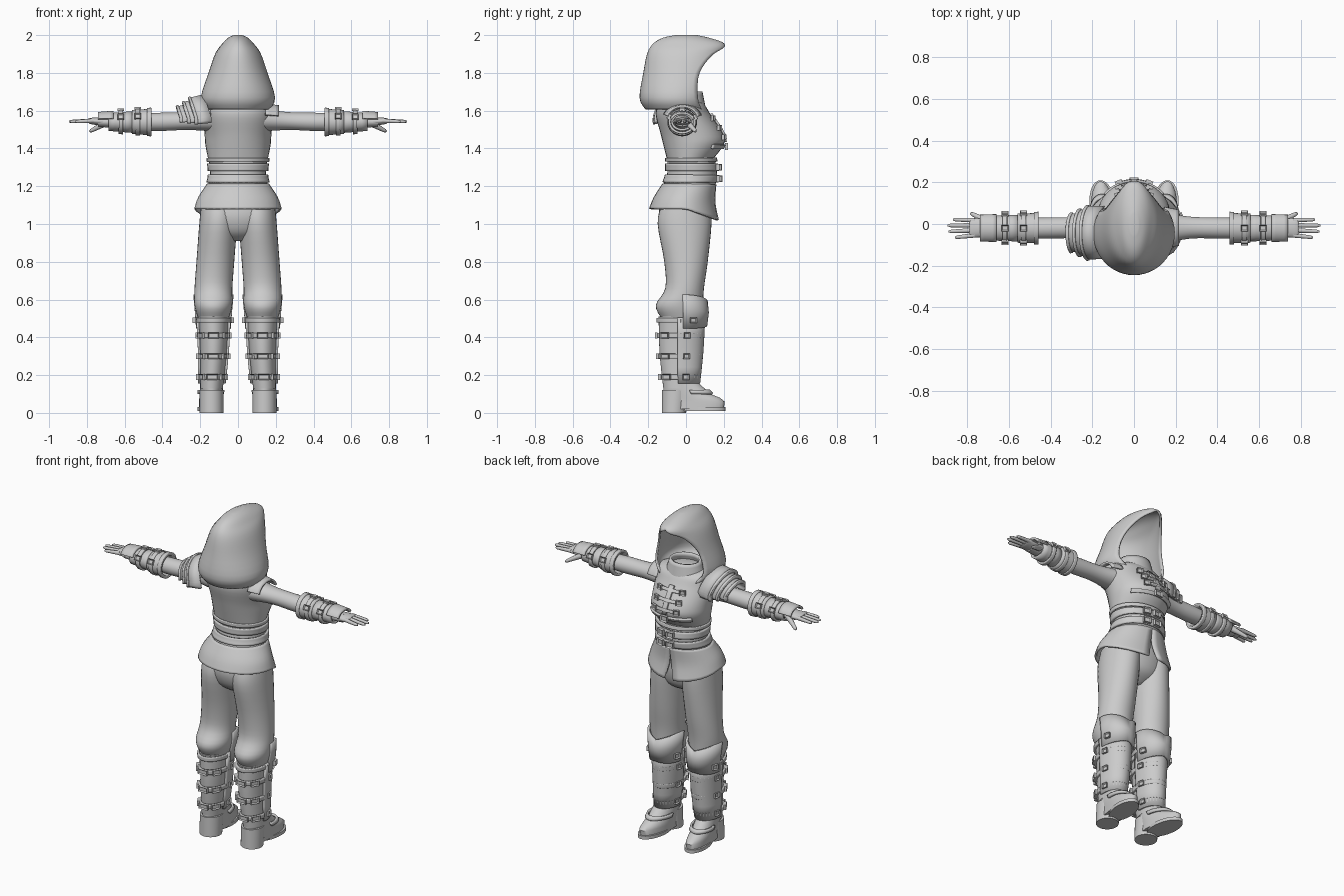
import bpy, bmesh
from math import sin, cos, pi, radians
from mathutils import Vector, Matrix

cube = bpy.data.objects.get("Cube")
if cube:
    bpy.data.objects.remove(cube)

shade = .6
grey = bpy.data.materials.new("plain_grey")
grey.use_nodes = True
grey.diffuse_color = (shade, shade, shade, 1)
grey.node_tree.nodes["Principled BSDF"].inputs["Base Color"].default_value = (shade, shade, shade, 1)


def finish(name, bm, mirror=False, thick=0):
    bmesh.ops.remove_doubles(bm, verts=bm.verts, dist=.0005)
    bmesh.ops.recalc_face_normals(bm, faces=bm.faces)
    mesh = bpy.data.meshes.new(name)
    bm.to_mesh(mesh)
    bm.free()
    mesh.materials.append(grey)
    mesh.shade_smooth()
    mesh.set_sharp_from_angle(angle=radians(40))
    obj = bpy.data.objects.new(name, mesh)
    bpy.context.collection.objects.link(obj)
    if thick:
        solid = obj.modifiers.new("thickness", 'SOLIDIFY')
        solid.thickness, solid.offset = thick, 0
    if mirror:
        obj.modifiers.new("mirror", 'MIRROR')


def refine(rows, steps=4):
    """Round out a list of sections with a smooth spline."""
    smooth = []
    for i in range(len(rows) - 1):
        before, start = rows[max(i - 1, 0)], rows[i]
        end, after = rows[i + 1], rows[min(i + 2, len(rows) - 1)]
        for k in range(steps):
            t = k / steps
            smooth.append([q + t * (r - p) / 2 + t * t * (p - 2.5 * q + 2 * r - s / 2)
                           + t ** 3 * (1.5 * (q - r) + (s - p) / 2)
                           for p, q, r, s in zip(before, start, end, after)])
    return smooth + [list(rows[-1])]


def centred(rows):
    """Smooth sections (height, half width, back, front, ...) around the middle."""
    return refine([(row[0], 0, *row[1:]) for row in rows])


def point(row, angle, axis='z', off=0):
    """Section = position, centre, half width, y low, y high; angle zero is +y."""
    pos, centre, half, low, high = row[:5]
    across = centre + (half + off) * sin(angle)
    y = (low + high) / 2 + ((high - low) / 2 + off) * cos(angle)
    return Vector((across, y, pos)) if axis == 'z' else Vector((pos, y, across))


def loft(name, rows, axis='z', span=None, off=0, mirror=False, thick=0, caps=True, warp=None):
    bm = bmesh.new()
    rings, sides = [], 32
    for row in rows:
        start, stop = span or (0, 2 * pi)
        if len(row) > 5:
            opening = max(0, row[5])
            start, stop = opening, 2 * pi - opening
        rings.append([bm.verts.new(point(row, start + (stop - start) * k / sides, axis, off))
                      for k in range(sides + 1)])
    for lower, upper in zip(rings, rings[1:]):
        for k in range(sides):
            bm.faces.new((lower[k], lower[k + 1], upper[k + 1], upper[k]))
    if caps and not span:
        if len(rows[0]) == 5:
            bm.faces.new(rings[0][:-1])
        bm.faces.new(rings[-1][:-1])
    if warp:
        for vert in bm.verts:
            warp(vert.co)
    finish(name, bm, mirror, thick)


def sample(rows, pos):
    for a, b in zip(rows, rows[1:]):
        if min(a[0], b[0]) <= pos <= max(a[0], b[0]):
            t = (pos - a[0]) / (b[0] - a[0])
            return [p + t * (q - p) for p, q in zip(a, b)]
    return list(rows[-1])


def band(name, rows, pos, width, axis='z', off=.006, **options):
    """Strap or plate that follows the surface of a lofted part."""
    cuts = [sample(rows, pos + width * k) for k in (-.5, -.25, 0, .25, .5)]
    loft(name, cuts, axis, off=off, thick=.012, caps=False, **options)


def buckle(name, rows, pos, angle, width=.034, height=.03, axis='z', off=.014, mirror=False):
    """Square frame with a sunken middle, facing out from a lofted part."""
    row, depth = sample(rows, pos), height / 2
    along, out = sin(angle) / row[2], cos(angle) * 2 / (row[4] - row[3])
    normal = Vector((along, out, 0)) if axis == 'z' else Vector((0, out, along))
    bm = bmesh.new()
    bmesh.ops.create_cube(bm, size=1, matrix=Matrix.Diagonal((width, height, depth, 1)))
    top = max(bm.faces, key=lambda face: face.calc_center_median().z)
    bmesh.ops.inset_individual(bm, faces=[top], thickness=height / 4)
    bmesh.ops.translate(bm, verts=top.verts, vec=(0, 0, -depth / 2))
    turn = normal.to_track_quat('Z', 'Y').to_matrix().to_4x4()
    bm.transform(Matrix.Translation(point(row, angle, axis, off)) @ turn)
    finish(name, bm, mirror)


def digit(name, root, tip, thick, thin):
    """Tapered finger with a rounded-off end."""
    root, tip = Vector(root), Vector(tip)
    turn = (tip - root).to_track_quat('Z', 'Y').to_matrix().to_4x4()
    knuckle = root.lerp(tip, .9)
    bm = bmesh.new()
    for a, b, wide, narrow in ((root, knuckle, thick, thin), (knuckle, tip, thin, thin / 2)):
        bmesh.ops.create_cone(bm, cap_ends=True, segments=10, radius1=wide, radius2=narrow,
                              depth=(b - a).length, matrix=Matrix.Translation((a + b) / 2) @ turn)
    finish(name, bm, mirror=True)


# Hood: the last value of each section is the half angle of the face opening
loft("hood", centred([(1.61, .165, -.21, .13, .8), (1.67, .19, -.24, .15, 1), (1.8, .15, -.22, .18, 1.1),
                      (1.9, .115, -.2, .19, .7), (1.95, .08, -.17, .2, 0), (1.98, .05, -.12, .12, 0),
                      (1.995, .02, -.05, .05, 0)]), thick=.012)
loft("neck_collar", centred([(1.6, .12, -.1, .1), (1.7, .085, -.07, .08)]), thick=.014, caps=False)

# Vest and waist wrap
vest = centred([(1.34, .157, -.1, .14), (1.42, .173, -.12, .2), (1.48, .177, -.135, .195),
                (1.58, .185, -.16, .13), (1.63, .18, -.14, .1), (1.66, .09, -.08, .07)])
loft("vest", vest)
waist = centred([(1.19, .165, -.13, .15), (1.26, .148, -.1, .165), (1.36, .157, -.1, .15)])
loft("waist_wrap", waist)
band("waist_top_edge", waist, 1.34, .02)
for z in (1.3, 1.24):
    band("waist_belt", waist, z, .04)
    for angle in (-.1, .3):
        buckle("belt_buckle", waist, z, angle, width=.045, height=.036, off=.02)

# Chest fastenings
band("chest_placket", vest, 1.51, .15, span=(-.08, .08))
for z in (1.46, 1.51, 1.56):
    band("chest_strap", vest, z, .016, span=(-.4, .4))
    for angle in (-.4, .4):
        buckle("chest_buckle", vest, z, angle)
band("under_bust_strap", vest, 1.41, .02, span=(-.9, .9))
buckle("under_bust_buckle", vest, 1.41, 0, width=.045, height=.036, off=.02)


# Flared skirt, lower at the front and split there
def drop_front(co):
    co.z -= 3 * max(0, co.y) * max(0, 1.2 - co.z)


loft("skirt", centred([(1.21, .16, -.12, .155, 0), (1.14, .205, -.165, .15, .04), (1.08, .226, -.19, .17, .14)]),
     thick=.012, caps=False, warp=drop_front)

# Trousers
loft("trouser_hips", centred([(1.16, .165, -.12, .13), (1.05, .2, -.145, .135), (.96, .16, -.12, .11),
                              (.91, .06, -.06, .04)]))
loft("trouser_leg", refine([(1.1, .1, .095, -.13, .13), (1, .105, .1, -.15, .135), (.8, .12, .1, -.115, .115),
                            (.66, .13, .1, -.11, .095), (.57, .13, .1, -.16, .09), (.5, .13, .08, -.13, .09)]),
     mirror=True)

# Boots
boot = refine([(.51, .13, .08, -.145, .09), (.32, .13, .07, -.14, .08), (.13, .14, .06, -.12, .06)])
front_half = (-1.7, 1.7)
loft("boot_shaft", boot, mirror=True)
band("shin_plate", boot, .33, .35, span=front_half, mirror=True)
band("boot_cuff", boot, .49, .024, mirror=True)


def splay(co):
    co.x += max(0, co.y) / 10


def boot_part(name, heights, back, fronts, half, **options):
    loft(name, [(z, .14, half, back, front) for z, front in zip(heights, fronts)], mirror=True, **options)


boot_part("foot", (.02, .06, .08, .1, .16), -.12, (.2, .205, .18, .13, .065), .06, warp=splay)
boot_part("toe_sole", (.01, .03), -.03, (.21, .21), .064, warp=splay)
boot_part("boot_heel", (0, .12), -.128, (0, .02), .063)
boot_part("instep_strap", (.1, .12), -.06, (.14, .12), .064, warp=splay, span=front_half, thick=.012)
for z in (.41, .3, .19):
    band("boot_strap", boot, z, .026, mirror=True)
    for side in (-1, 1):
        buckle("boot_stud", boot, z, side * 1.3, mirror=True)
        buckle("boot_buckle", boot, z, side * 2.3, width=.05, mirror=True)
    buckle("strap_end", boot, z, pi, width=.06, mirror=True)


# Knee guards, rising to points at the sides
def knee_points(co):
    co.z += 4 * (co.z - .5) * abs(co.x - .13)


loft("knee_guard", [(.46, .13, .085, -.11, .105), (.53, .13, .092, -.115, .114), (.59, .13, .1, -.115, .108)],
     span=front_half, mirror=True, thick=.014, warp=knee_points)
for angle in (-1.1, 1.1):
    buckle("knee_stud", boot, .49, angle, off=.03, mirror=True)

# Arms and bracers
arm = refine([(.13, 1.55, .06, -.1, .06), (.27, 1.545, .047, -.07, .035), (.46, 1.54, .047, -.07, .03),
              (.74, 1.54, .025, -.06, .02)])
upper_half = (.3, 2.8)
loft("arm", arm, 'x', mirror=True)
band("shoulder_cap", arm, .18, .07, 'x', off=.025, span=upper_half, mirror=True)
band("bracer_cuff", arm, .51, .1, 'x', off=.017, mirror=True)
band("bracer_wrist", arm, .62, .13, 'x', off=.011, mirror=True)
band("hand_guard", arm, .7, .08, 'x', off=.022, span=upper_half, mirror=True)
for x in (.47, .53, .62):
    band("bracer_strap", arm, x, .022, 'x', off=.023, mirror=True)
for x in (.53, .62):
    for angle in (.4, pi / 2, 2.7):
        buckle("bracer_buckle", arm, x, angle, axis='x', off=.03, mirror=True)

# Hands
loft("palm", refine([(.66, 1.54, .028, -.055, .015), (.77, 1.545, .018, -.066, .03),
                     (.79, 1.545, .012, -.06, .024)]), 'x', mirror=True)
for k, tip in enumerate((.86, .89, .895, .87)):
    y = -.054 + .024 * k
    digit("finger", (.765, y, 1.547), (tip, y * 1.2, 1.542), .012, .009)
digit("thumb", (.7, .01, 1.535), (.785, .052, 1.49), .018, .01)


# Layered pad on the right shoulder, ridged outwards at the top
def ridge(co):
    co.x -= max(0, co.z - 1.56) / 3


over_top = (-.2, pi + .2)
for layer in range(3):
    x, rise, inset = -.14 - .04 * layer, .12 - .023 * layer, .018 * layer
    pad = [(x, 1.56, rise, inset - .16, .08 - inset), (x - .09, 1.55, rise - .01, inset - .165, .08 - inset)]
    loft("shoulder_pad", pad, 'x', span=over_top, thick=.014, warp=ridge)
    band("shoulder_pad_rim", pad, x - .08, .014, 'x', span=over_top, warp=ridge)
